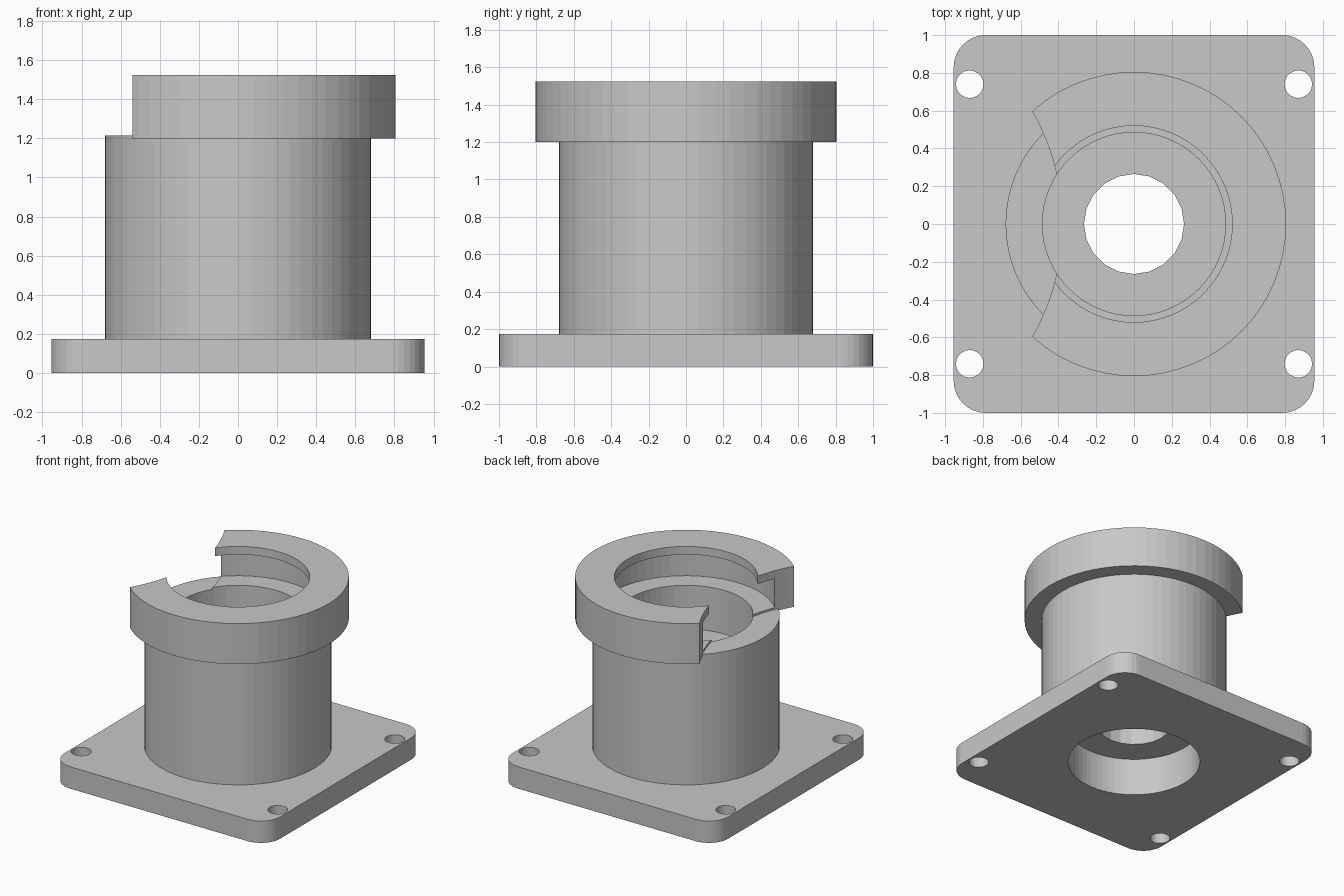
import bpy
import math

if "Cube" in bpy.data.objects:
    bpy.data.objects.remove(bpy.data.objects["Cube"], do_unlink=True)

grey = bpy.data.materials.new("plain_grey")
grey.use_nodes = True
colour = (0.58, 0.58, 0.58, 1)
grey.diffuse_color = colour
grey.node_tree.nodes["Principled BSDF"].inputs["Base Color"].default_value = colour


def cylinder(name, radius, z0, z1, x=0, y=0, sides=64):
    bpy.ops.mesh.primitive_cylinder_add(vertices=sides, radius=radius, depth=z1 - z0,
                                        location=(x, y, (z0 + z1) / 2))
    ob = bpy.context.object
    ob.name = name
    ob.data.materials.append(grey)
    return ob


def combine(target, tool, operation):
    """Apply a boolean and discard the tool."""
    mod = target.modifiers.new(operation.lower(), 'BOOLEAN')
    mod.operation = operation
    mod.solver = 'EXACT'
    mod.object = tool
    bpy.context.view_layer.objects.active = target
    bpy.ops.object.modifier_apply(modifier=mod.name)
    bpy.data.objects.remove(tool, do_unlink=True)


# Mounting plate with rounded corners
half_x, half_y, thick, corner = 0.955, 1.0, 0.175, 0.17
outline = []
for quarter, (sx, sy) in enumerate([(1, 1), (-1, 1), (-1, -1), (1, -1)]):
    for step in range(9):
        a = math.pi / 2 * (quarter + step / 8)
        outline.append((sx * (half_x - corner) + corner * math.cos(a),
                        sy * (half_y - corner) + corner * math.sin(a)))
n = len(outline)
verts = [(x, y, z) for z in (0, thick) for x, y in outline]
faces = [tuple(reversed(range(n))), tuple(range(n, 2 * n))]
faces += [(i, (i + 1) % n, n + (i + 1) % n, n + i) for i in range(n)]
mesh = bpy.data.meshes.new("flanged_housing")
mesh.from_pydata(verts, [], faces)
mesh.materials.append(grey)
housing = bpy.data.objects.new("flanged_housing", mesh)
bpy.context.collection.objects.link(housing)

# Barrel
combine(housing, cylinder("barrel", 0.68, 0.08, 1.215), 'UNION')

# Collar, opened on one side by a large round notch
collar = cylinder("collar", 0.805, 1.2, 1.525)
combine(collar, cylinder("notch", 1.2, 1.0, 1.8, x=-1.58, sides=128), 'DIFFERENCE')
combine(housing, collar, 'UNION')

# Stepped bore: lower pocket, narrow passage, upper pocket, recess, lipped mouth
for name, radius, z0, z1, sides in [
        ("lower_pocket", 0.485, -0.1, 0.30, 64),
        ("passage", 0.265, 0.2, 1.0, 20),
        ("upper_pocket", 0.485, 0.88, 1.3, 64),
        ("recess", 0.65, 1.23, 1.46, 64),
        ("mouth", 0.52, 1.4, 1.7, 64)]:
    combine(housing, cylinder(name, radius, z0, z1, sides=sides), 'DIFFERENCE')

# Four bolt holes
for sx in (-1, 1):
    for sy in (-1, 1):
        combine(housing, cylinder("bolt_hole", 0.073, -0.1, 0.4,
                                  sx * 0.87, sy * 0.74, 20), 'DIFFERENCE')
